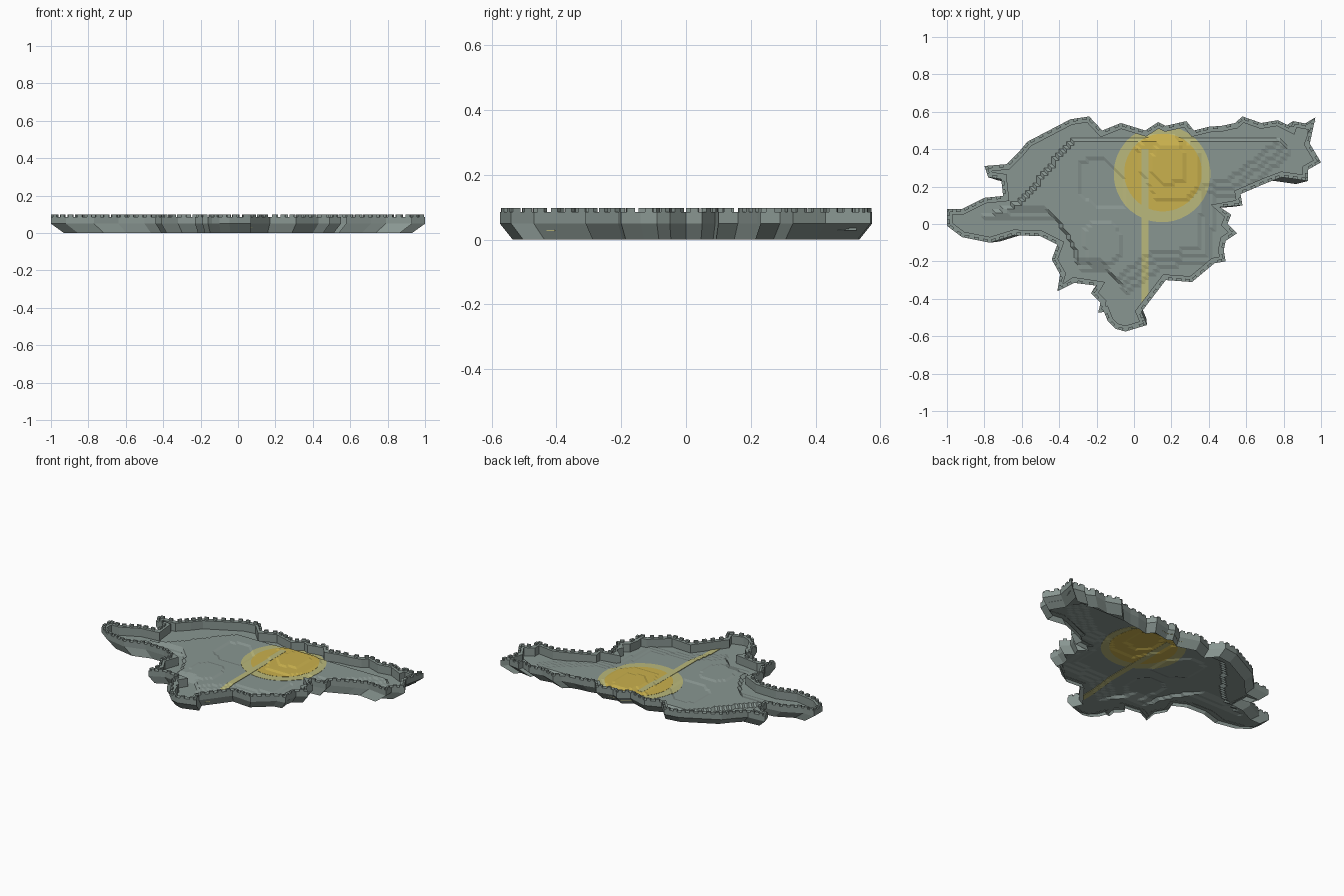
import bpy, bmesh, math
from mathutils import Vector as V
from mathutils.geometry import delaunay_2d_cdt

if "Cube" in bpy.data.objects:
    bpy.data.objects.remove(bpy.data.objects["Cube"])


def material(name, rgb):
    m = bpy.data.materials.new(name)
    m.diffuse_color = (*rgb, 1)
    m.use_nodes = True
    m.node_tree.nodes["Principled BSDF"].inputs["Base Color"].default_value = m.diffuse_color
    return m


STONE = material("grey stone", (0.25, 0.305, 0.285))
PALE = material("pale yellow", (0.49, 0.48, 0.20))
GOLD = material("gold yellow", (0.59, 0.44, 0.075))

# Plan outline, in hundredths of a unit, clockwise from the west tip
PLAN = [-100, 8, -92, 8, -80, 14, -70, 15, -71, 24, -78, 25, -80, 31, -68, 32, -62, 38, -57, 44,
        -34, 56, -24, 57.5, -17, 50, -7, 54, 6, 50, 13, 54.5, 17, 52.5, 28, 55, 32, 50, 40, 52,
        47, 52.5, 54, 54, 58, 57.5, 68, 54, 77, 55.5, 84, 52, 85, 55, 93, 53.5, 97, 57, 94, 43,
        100, 33, 93, 29, 93, 23, 79, 25, 71, 22, 57, 16, 58, 10, 46, 9, 52, 5, 50, 0,
        55, -5, 49, -9, 48, -14, 49, -20, 43, -21, 31, -31, 17, -30, 4, -47, 7, -54, -4.5, -57.5,
        -10, -56, -14, -52, -16, -47, -19, -47.5, -18, -42, -23, -37, -20, -33, -32, -31.5, -41, -36,
        -39.5, -27, -44, -19, -41, -11, -50, -6.5, -64, -6, -77, -10, -92, -7, -100, -1]


def points(flat):
    return [V((flat[i] / 100, flat[i + 1] / 100)) for i in range(0, len(flat), 2)]


OUT = points(PLAN)
N = len(OUT)


def inside(p, poly):
    hit = False
    for a, b in zip(poly, poly[1:] + poly[:1]):
        if (a.y > p.y) != (b.y > p.y) and p.x < a.x + (p.y - a.y) / (b.y - a.y) * (b.x - a.x):
            hit = not hit
    return hit


def inset(poly, d):
    """Move each corner inward (clockwise polygon) with a clamped mitre."""
    res = []
    for i, p in enumerate(poly):
        e1, e2 = (p - poly[i - 1]).normalized(), (poly[(i + 1) % len(poly)] - p).normalized()
        n1, n2 = V((e1.y, -e1.x)), V((e2.y, -e2.x))
        m = (n1 + n2).normalized()
        res.append(p + m * min(d / max(m.dot(n1), 0.1), d * 1.7))
    return res


def add_object(name, bm, mat):
    me = bpy.data.meshes.new(name)
    bm.to_mesh(me)
    bm.free()
    ob = bpy.data.objects.new(name, me)
    bpy.context.collection.objects.link(ob)
    me.materials.append(mat)
    return ob


# Rampart: tapered skirt, upright wall, walkway and inner face
bm = bmesh.new()
inner = inset(OUT, 0.03)
rings = [([p * 0.93 for p in OUT], 0), (OUT, 0.05), (OUT, 0.085), (inner, 0.085), (inner, 0.028)]
loops = [[bm.verts.new((p.x, p.y, z)) for p in ring] for ring, z in rings]
for a, b in zip(loops, loops[1:]):
    for i in range(N):
        j = (i + 1) % N
        bm.faces.new((a[j], a[i], b[i], b[j]))
add_object("rampart", bm, STONE)

# Merlons along the wall top
bm = bmesh.new()
for a, b in zip(OUT, OUT[1:] + OUT[:1]):
    d = b - a
    count = max(1, round(d.length / 0.05))
    u = d.normalized()
    n = V((u.y, -u.x))
    for k in range(count):
        c = a + d * ((k + 0.5) / count)
        vs = []
        for z in (0.084, 0.098):
            for s, t in ((-1, 0.0), (1, 0.0), (1, 0.015), (-1, 0.015)):
                q = c + u * (s * 0.0125) + n * t
                vs.append(bm.verts.new((q.x, q.y, z)))
        for f in ((0, 1, 2, 3), (7, 6, 5, 4), (0, 4, 5, 1), (1, 5, 6, 2), (2, 6, 7, 3), (3, 7, 4, 0)):
            bm.faces.new([vs[i] for i in f])
bmesh.ops.recalc_face_normals(bm, faces=bm.faces)
add_object("merlons", bm, STONE)

# Terraced ground: each plan shape raises or lowers it by one step
PLATEAU = points([-85, 2, -60, 12, -33, 45, 78, 45, 84, 38, 56, 16, 43, 14, 41, -20, 14, -23,
                  -4, -37, -12, -26, -29, -25, -32, -12, -42, 3])
HOLLOW = points([-28, 32, -23, 36, -15, 35, -4, 22, -4, 10, -20, 10, -28, 15])
KNOLL = points([-28, -5, -20, 2, -10, 0, -6, -8, -7, -17, -14, -22, -24, -21])
MOUND = points([2, 40, 8, 47, 24, 46, 34, 40, 36, 20, 26, 12, 12, 14, 4, 28])
CREST = points([9, 36, 14, 43, 24, 43, 28, 36, 26, 23, 16, 21, 9, 27])
STEP = 0.006


def height(x, y):
    p = V((x, y))
    h = 0.03
    if inside(p, PLATEAU):
        h += STEP
        for k in (1, 2):
            h += STEP * inside(p + V((0.03, -0.035)) * k, PLATEAU)
    h += STEP * (inside(p, KNOLL) + inside(p, MOUND) + inside(p, CREST) - inside(p, HOLLOW))
    return h


CELL = 0.02
edge = [p * 0.972 for p in OUT]
grid = [V((i * CELL, j * CELL)) for i in range(-50, 51) for j in range(-29, 30)]
grid = [p for p in grid if inside(p, edge)]
co, _, faces, *_ = delaunay_2d_cdt(edge + grid, [], [list(range(N))[::-1]], 1, 1e-5)
bm = bmesh.new()
vs = [bm.verts.new((p.x, p.y, height(p.x, p.y))) for p in co]
for f in faces:
    bm.faces.new([vs[i] for i in f])
bmesh.ops.recalc_face_normals(bm, faces=bm.faces)
if sum(f.normal.z for f in bm.faces) < 0:
    bmesh.ops.reverse_faces(bm, faces=bm.faces)
ground_source = bm.copy()
add_object("terraced_ground", bm, STONE)


# Painted areas: pieces of the ground cut to a convex plan, as thin plates
def painted(name, mat, thick, planes):
    b = ground_source.copy()
    for c, n in planes:
        bmesh.ops.bisect_plane(b, geom=b.verts[:] + b.edges[:] + b.faces[:], dist=1e-6,
                               plane_co=(*c, 0), plane_no=(*n, 0), clear_outer=True)
    ob = add_object(name, b, mat)
    mod = ob.modifiers.new("plate", "SOLIDIFY")
    mod.thickness, mod.offset = thick, 0


def circle(cx, cy, r, sides=40):
    ns = [V((math.cos(i * math.tau / sides), math.sin(i * math.tau / sides))) for i in range(sides)]
    return [(V((cx, cy)) + n * r, n) for n in ns]


painted("outer_disc", PALE, 0.003, circle(0.15, 0.268, 0.258))
painted("inner_disc", GOLD, 0.005, circle(0.155, 0.275, 0.207))
painted("path", PALE, 0.007, [((0.04, 0), (-1, 0)), ((0.078, 0), (1, 0)),
                              ((0, -0.43), (0, -1)), ((0, 0.40), (0, 1))])
ground_source.free()
